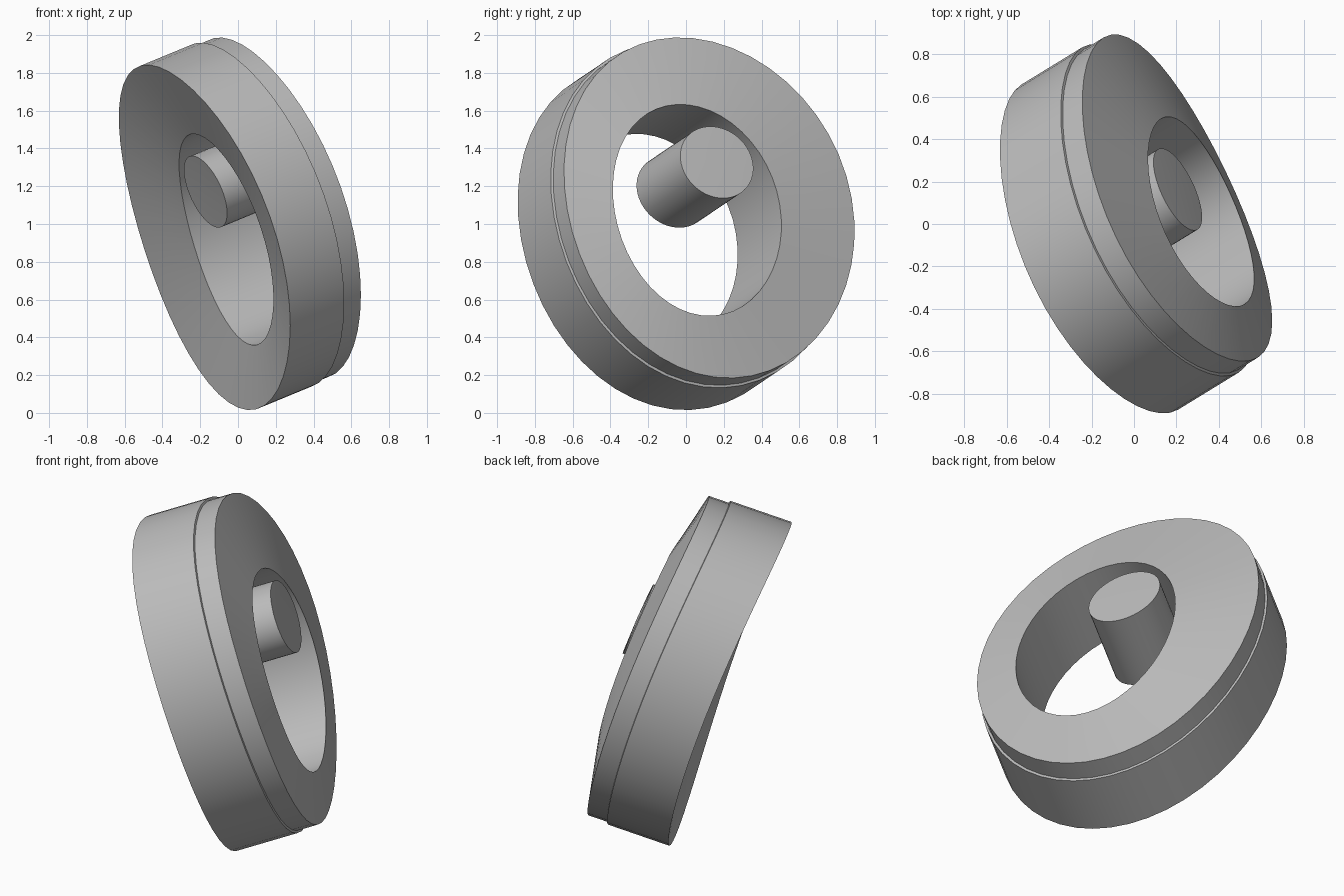
import bpy, bmesh, math
from mathutils import Vector

if "Cube" in bpy.data.objects:
    bpy.data.objects.remove(bpy.data.objects["Cube"], do_unlink=True)

# One plain grey material
grey = bpy.data.materials.new("light_grey")
grey.use_nodes = True
COLOUR = (0.5, 0.5, 0.5, 1)
grey.diffuse_color = COLOUR
grey.node_tree.nodes["Principled BSDF"].inputs["Base Color"].default_value = COLOUR

# Tilted frame: n is the extrusion axis, u and v span the disc
n = Vector((0.80, 0.49, 0.33)).normalized()
u = Vector((0, 0, 1)).cross(n).normalized()
v = n.cross(u)
centre = Vector((0, -0.01, 1.015))
RU, RV = 0.845, 0.963      # outer half sizes
DEPTH, BAND, LIP = 0.47, 0.115, 0.013
SEGMENTS = 48


def surface(a, b, drop):
    """Point on the domed face, lowered along the axis by drop."""
    p, q = a / RU, b / RV
    height = 0.36 + 0.09 * p + 0.015 * q - 0.09 * p * p - 0.15 * q * q
    return centre + u * a + v * b + n * (height - drop)


def loop(bm, mid, radii, drop):
    verts = []
    for i in range(SEGMENTS):
        t = math.tau * i / SEGMENTS
        a = mid[0] + radii[0] * math.cos(t)
        b = mid[1] + radii[1] * math.sin(t)
        verts.append(bm.verts.new(surface(a, b, drop)))
    return verts


def bridge(bm, first, second):
    for i in range(SEGMENTS):
        j = (i + 1) % SEGMENTS
        bm.faces.new((first[i], first[j], second[j], second[i]))


def finish(bm, name):
    bmesh.ops.recalc_face_normals(bm, faces=bm.faces)
    mesh = bpy.data.meshes.new(name)
    bm.to_mesh(mesh)
    bm.free()
    mesh.materials.append(grey)
    obj = bpy.data.objects.new(name, mesh)
    bpy.context.collection.objects.link(obj)
    bpy.ops.object.select_all(action="DESELECT")
    obj.select_set(True)
    bpy.context.view_layer.objects.active = obj
    bpy.ops.object.shade_smooth_by_angle(angle=math.radians(30))


# Outer ring with a stepped rim and an off-centre hole
hole_mid, hole_size = (-0.11, -0.04), (0.475, 0.587)
body, rim = (RU, RV), (RU - LIP, RV - LIP)
bm = bmesh.new()
loops = [
    loop(bm, (0, 0), body, DEPTH),
    loop(bm, (0, 0), body, BAND),
    loop(bm, (0, 0), rim, BAND),
    loop(bm, (0, 0), rim, 0),
    loop(bm, hole_mid, hole_size, 0),
    loop(bm, hole_mid, hole_size, DEPTH),
]
for k, ring in enumerate(loops):
    bridge(bm, ring, loops[(k + 1) % len(loops)])
finish(bm, "stepped_ring")

# Free-standing plug inside the hole
bm = bmesh.new()
plug_mid, plug_size = (0.04, 0.206), (0.21, 0.205)
back = loop(bm, plug_mid, plug_size, DEPTH)
front = loop(bm, plug_mid, plug_size, 0)
bridge(bm, back, front)
for end, drop in ((back, DEPTH), (front, 0)):
    tip = bm.verts.new(surface(*plug_mid, drop))
    for i in range(SEGMENTS):
        bm.faces.new((end[i], end[(i + 1) % SEGMENTS], tip))
finish(bm, "centre_plug")
